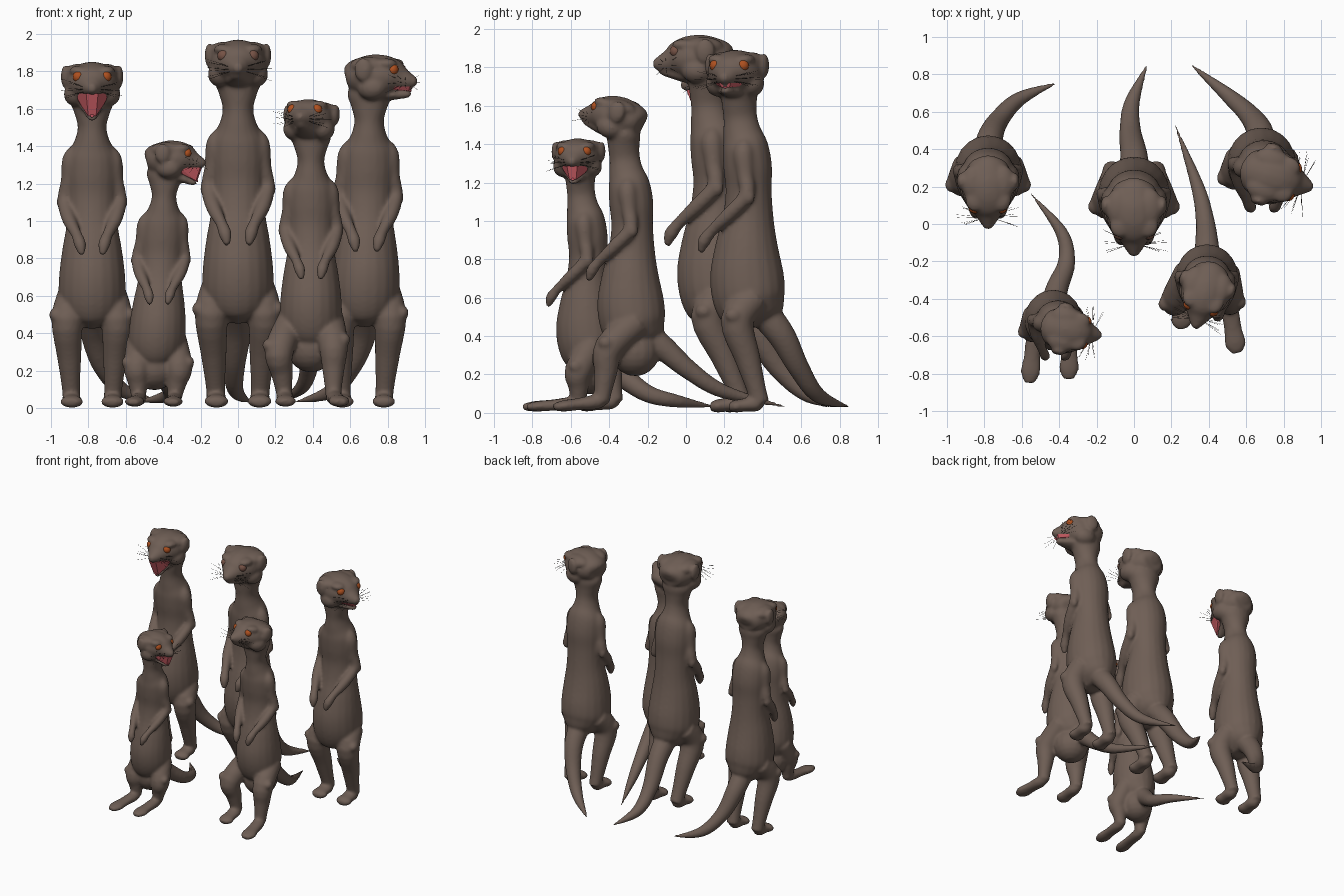
import bpy, bmesh, math, random
from mathutils import Vector, Matrix

if "Cube" in bpy.data.objects:
    bpy.data.objects.remove(bpy.data.objects["Cube"])

random.seed(4)


def mat(name, col):
    m = bpy.data.materials.new(name)
    m.diffuse_color = (*col, 1)
    m.use_nodes = True
    m.node_tree.nodes["Principled BSDF"].inputs["Base Color"].default_value = m.diffuse_color
    return m


FUR = mat("brown fur", (0.158, 0.113, 0.091))
ORANGE = mat("orange eye", (0.42, 0.08, 0.014))
DULL = mat("dull brown eye", (0.18, 0.085, 0.06))
PINK = mat("pink mouth", (0.64, 0.12, 0.14))
TONGUE = mat("tongue pink", (0.50, 0.085, 0.11))
DARK = mat("dark whisker", (0.05, 0.04, 0.034))


def finish(bm, name, material, remesh=False):
    bmesh.ops.recalc_face_normals(bm, faces=bm.faces)
    me = bpy.data.meshes.new(name)
    bm.to_mesh(me)
    bm.free()
    me.materials.append(material)
    for p in me.polygons:
        p.use_smooth = True
    ob = bpy.data.objects.new(name, me)
    bpy.context.collection.objects.link(ob)
    if remesh:  # fuse overlapping volumes into one skin
        r = ob.modifiers.new("fuse", 'REMESH')
        r.mode = 'VOXEL'
        r.voxel_size = 0.011
        r.use_smooth_shade = True
        s = ob.modifiers.new("soften", 'SMOOTH')
        s.factor = 0.5
        s.iterations = 6
    return ob


def catmull(a, b, c, d, t):
    return 0.5 * (2*b + (c-a)*t + (2*a-5*b+4*c-d)*t*t + (3*b-a-3*c+d)*t**3)


def tube(bm, pts, xf, n=20, steps=4):
    """Smooth loft through (x, y, z, half width, half depth); xf places each vertex."""
    pts = [p if len(p) == 5 else (*p, p[3]) for p in pts]
    ext = [pts[0]] + pts + [pts[-1]]
    fine = []
    for i in range(len(pts) - 1):
        for k in range(steps):
            fine.append([catmull(*(ext[i+j][q] for j in range(4)), k/steps) for q in range(5)])
    fine.append(list(pts[-1]))
    rings = []
    for i, p in enumerate(fine):
        t = (Vector(fine[min(i+1, len(fine)-1)][:3]) - Vector(fine[max(i-1, 0)][:3])).normalized()
        side = (Vector((1, 0, 0)) - t * t.x).normalized()
        up = t.cross(side)
        rings.append([bm.verts.new(xf(Vector(p[:3])
                      + side * max(p[3], .0008) * math.cos(2*math.pi*k/n)
                      + up * max(p[4], .0008) * math.sin(2*math.pi*k/n))) for k in range(n)])
    for a, b in zip(rings, rings[1:]):
        for k in range(n):
            bm.faces.new((a[k], a[(k+1) % n], b[(k+1) % n], b[k]))
    bm.faces.new(rings[0][::-1])
    bm.faces.new(rings[-1])


def blob(bm, c, r, xf):
    ret = bmesh.ops.create_uvsphere(bm, u_segments=16, v_segments=10, radius=1)
    for v in ret["verts"]:
        v.co = xf(Vector(c) + Vector((v.co.x*r[0], v.co.y*r[1], v.co.z*r[2])))


TORSO = [(0, .115, 1.86, .07, .07), (0, .112, 1.76, .125, .10), (0, .112, 1.68, .102, .095),
         (0, .118, 1.6, .082, .092), (0, .128, 1.52, .10, .105), (0, .145, 1.44, .14, .125),
         (0, .158, 1.33, .148, .132), (0, .163, 1.2, .14, .125), (0, .16, 1.05, .145, .14),
         (0, .152, .9, .17, .172), (0, .153, .75, .188, .20), (0, .167, .62, .187, .197),
         (0, .195, .53, .14, .165), (0, .21, .47, .06, .09)]
HEAD = [(0, .235, 1.85, .03, .03), (0, .21, 1.855, .10, .08), (0, .12, 1.848, .142, .118),
        (0, .03, 1.848, .147, .119), (0, -.04, 1.84, .118, .10), (0, -.09, 1.828, .075, .066),
        (0, -.14, 1.82, .043, .04), (0, -.172, 1.822, .018, .02)]
JAW = [(0, .07, 1.76, .08, .04), (0, .0, 1.752, .075, .032), (0, -.07, 1.765, .05, .024),
       (0, -.12, 1.778, .03, .02), (0, -.14, 1.785, .012, .01)]
ARM = [(.085, .145, 1.47, .04), (.113, .135, 1.41, .058), (.132, .145, 1.29, .047), (.156, .15, 1.18, .042),
       (.132, .055, 1.075, .04), (.09, -.035, .99, .031), (.068, -.08, .93, .035), (.058, -.098, .87, .015)]
NECK = Vector((0, .10, 1.82))
HINGE = Vector((0, .04, 1.77))


def meerkat(tag, loc, s, drop, yaw, pitch, gape, tail, legs=None, lean=0, eye=ORANGE, back=0):
    base = Vector(loc)
    turn = Matrix.Rotation(math.radians(yaw), 3, 'Z') @ Matrix.Rotation(math.radians(-pitch), 3, 'X')
    drop_jaw = Matrix.Rotation(math.radians(gape), 3, 'X')

    def body(p):
        return base + s * Vector((p.x + lean * (p.z - .6), p.y, p.z)) - Vector((0, 0, drop))

    def head(p):
        return body(NECK + turn @ (p - NECK))

    def jaw(p):
        return head(HINGE + drop_jaw @ (p - HINGE))

    def world(p):
        return p

    def mirror(pts, m):
        return [(p[0] * m, *p[1:]) for p in pts]

    bm = bmesh.new()
    tube(bm, TORSO, body)
    tube(bm, HEAD, head)
    tube(bm, JAW, jaw)
    if legs:  # rump of a crouching animal
        blob(bm, (0, .18, .45), (.15, .15, .15), body)
    for i, m in enumerate((-1, 1)):
        tube(bm, mirror(ARM, m), body, 14)
        # elbow, cheeks, brows and ears
        blob(bm, (m*.172, .16, 1.172), (.03, .038, .045), body)
        blob(bm, (m*.092, .06, 1.785), (.07, .085, .07), head)
        blob(bm, (m*.075, -.008, 1.918), (.056, .066, .03), head)
        blob(bm, (m*.08, .09, 1.908), (.074, .105, .05), head)
        blob(bm, (m*.154, .10, 1.885), (.024, .05, .066), head)
        # legs: hip, knee, heel, toe
        hip = body(Vector((m*.112, .19, .63)))
        if legs:
            knee, heel, toe = (Vector(q) for q in legs[i])
        else:
            knee = body(Vector((m*.142, .10 + back*.2, .5)))
            heel = body(Vector((m*.117, .225 + back, .055)))
            toe = body(Vector((m*.115, .055 + back, .03)))
        mid = knee.lerp(heel, .45)
        tube(bm, [(*hip, .09*s), (*knee, .09*s), (*mid, .07*s),
                  (*knee.lerp(heel, .8), .054*s), (*heel, .05*s)], world)
        f = [heel.lerp(toe, t) for t in (-.12, .1, .5, .8, 1)]
        tube(bm, [(*f[0], .02*s), (*f[1], .052*s, .044*s), (*f[2], .055*s, .036*s),
                  (*f[3], .066*s, .034*s), (*f[4], .035*s, .02*s)], world)
        # bony knob on the outside of the knee
        blob(bm, knee + Vector((m*.066*s, -.02*s, .03*s)), (.038*s, .045*s, .04*s), world)
    # tail
    r = (.085, .075, .058, .042, .006)
    root = body(Vector((0, .24, .55)))
    tube(bm, [(*root, r[0]*s)] + [(*p, q*s) for p, q in zip(tail, r[1:])], world, 16, 6)
    finish(bm, tag + "_body", FUR, True)

    # eyes
    bm = bmesh.new()
    for m in (-1, 1):
        blob(bm, (m*.076, -.054, 1.884), (.034, .03, .033), head)
    finish(bm, tag + "_eyes", eye)

    # open mouth lining and tongue
    if gape:
        bm = bmesh.new()
        up = [(.098, -.01, 1.79), (.034, -.142, 1.79), (.06, .03, 1.775)]
        low = [(.066, -.035, 1.787), (.022, -.128, 1.799)]
        for m in (-1, 1):
            for q in up:
                bm.verts.new(head(Vector((q[0]*m, q[1], q[2]))))
            for q in low:
                bm.verts.new(jaw(Vector((q[0]*m, q[1], q[2]))))
        bmesh.ops.convex_hull(bm, input=bm.verts)
        ob = finish(bm, tag + "_mouth", PINK)
        for p in ob.data.polygons:
            p.use_smooth = False
        bm = bmesh.new()
        blob(bm, (0, -.075, 1.80), (.02, .065, .014), jaw)
        finish(bm, tag + "_tongue", TONGUE)

    # whiskers
    bm = bmesh.new()
    for m in (-1, 1):
        for k in range(9):
            a = Vector((m*.04, -.115 + .012*(k % 3), 1.80 + .012*(k // 3)))
            d = Vector((m, -.3 + .35*(k % 3) + random.uniform(-.1, .1), .28*(k // 3 - 1) + random.uniform(-.1, .1)))
            b = a + d.normalized() * random.uniform(.10, .15)
            tube(bm, [(*a, .0011), (*b, .0008)], head, 3, 1)
    finish(bm, tag + "_whiskers", DARK)


meerkat("centre_meerkat", (0, 0, 0), 1.0, 0, 0, 0, 0,
        [(0, .36, .42), (-.02, .50, .22), (-.01, .65, .09), (.07, .85, .03)], eye=DULL, back=.07)
meerkat("left_meerkat", (-.78, .135, 0), .94, 0, 0, 0, 50,
        [(-.77, .46, .39), (-.72, .56, .22), (-.61, .67, .09), (-.41, .755, .03)])
meerkat("small_front_meerkat", (-.435, -.64, 0), .80, .145, 80, 0, 34,
        [(-.41, -.34, .20), (-.36, -.2, .10), (-.39, -.04, .06), (-.555, .165, .03)],
        legs=[[(-.54, -.56, .22), (-.53, -.56, .05), (-.56, -.85, .03)],
              [(-.315, -.56, .22), (-.34, -.56, .05), (-.35, -.83, .03)]], lean=.05)
meerkat("right_front_meerkat", (.39, -.422, 0), .87, .07, -16, 12, 0,
        [(.39, -.12, .34), (.38, .02, .22), (.34, .2, .11), (.22, .53, .03)],
        legs=[[(.22, -.41, .31), (.25, -.37, .06), (.255, -.56, .03)],
              [(.51, -.40, .34), (.51, -.44, .06), (.55, -.69, .03)]])
meerkat("right_meerkat", (.68, .17, 0), .96, 0, 74, 0, 11,
        [(.67, .50, .40), (.61, .59, .23), (.50, .69, .09), (.30, .855, .03)], lean=.022)
